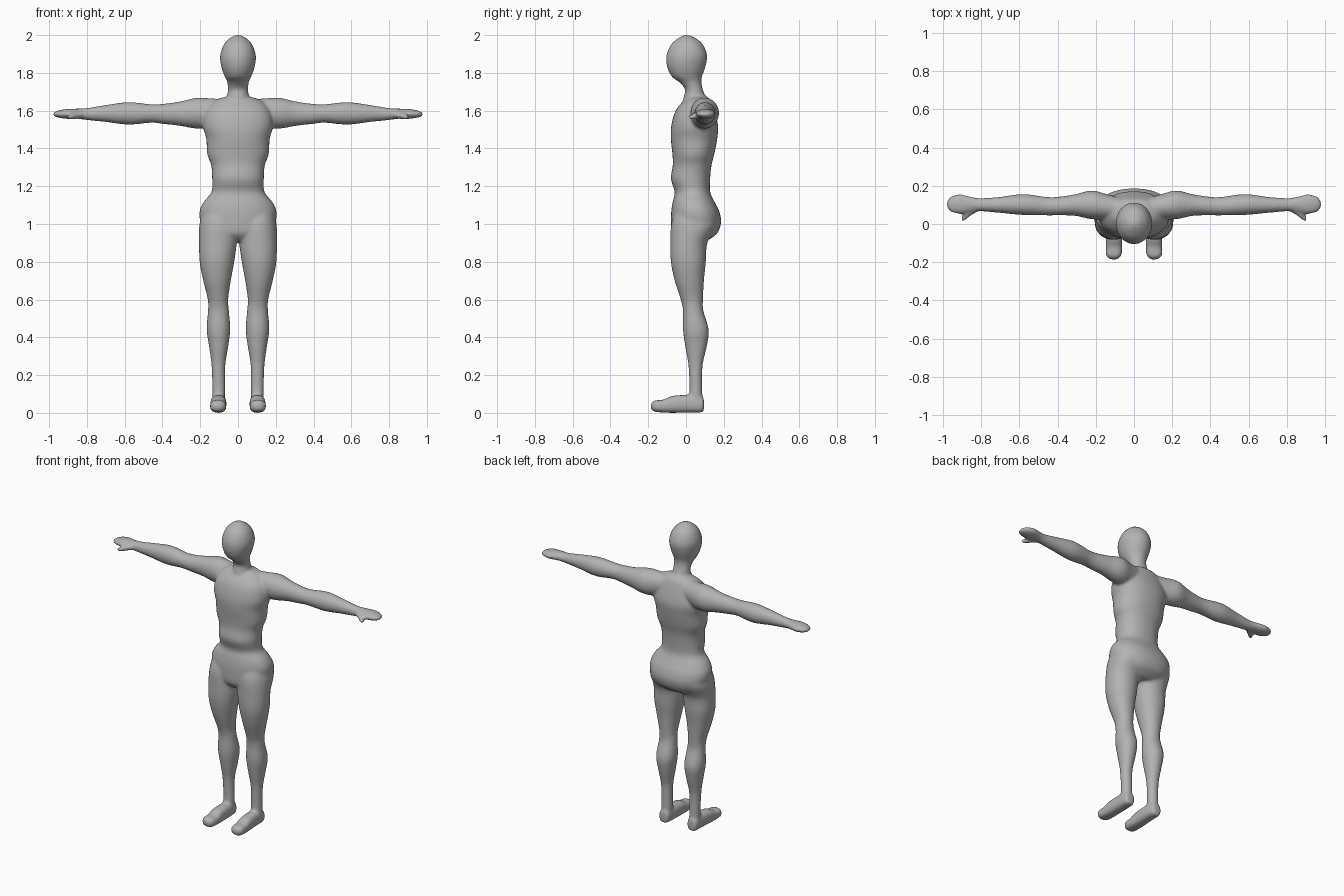
import bpy, bmesh, math
from mathutils import Vector

if "Cube" in bpy.data.objects:
    bpy.data.objects.remove(bpy.data.objects["Cube"], do_unlink=True)

SIDES = 36
STEPS = 6


def spline(rows):
    """Smoothly interpolate the rows of a section list."""
    pts = [rows[0]] + list(rows) + [rows[-1]]
    out = []
    for a, b, c, d in zip(pts, pts[1:], pts[2:], pts[3:]):
        for step in range(STEPS):
            t = step / STEPS
            out.append([q + 0.5 * t * (r - p + t * (2 * p - 5 * q + 4 * r - s
                        + t * (3 * (q - r) + s - p)))
                        for p, q, r, s in zip(a, b, c, d)])
    out.append(list(rows[-1]))
    return out


def soft_power(value, power):
    return math.copysign(abs(value) ** power, value)


def loft(bm, axis, rows, side=1, power=1.0):
    """Skin oval rings: position along axis, then low/high of the other two axes."""
    others = [i for i in range(3) if i != axis]
    rings = []
    for pos, a_low, a_high, b_low, b_high in spline(rows):
        ring = []
        for k in range(SIDES):
            angle = math.tau * k / SIDES
            co = Vector()
            co[axis] = pos
            co[others[0]] = ((a_low + a_high) + (a_high - a_low)
                             * soft_power(math.cos(angle), power)) / 2
            co[others[1]] = ((b_low + b_high) + (b_high - b_low)
                             * soft_power(math.sin(angle), power)) / 2
            co.x *= side
            ring.append(bm.verts.new(co))
        rings.append(ring)
    for low, high in zip(rings, rings[1:]):
        for k in range(SIDES):
            n = (k + 1) % SIDES
            bm.faces.new((low[k], low[n], high[n], high[k]))
    bm.faces.new(rings[0])
    bm.faces.new(rings[-1])


# Head and neck: height, half width, front, back
head = [(2.0, .012, -.01, .015), (1.985, .042, -.04, .05), (1.95, .075, -.08, .09),
        (1.89, .095, -.104, .112), (1.83, .088, -.1, .102), (1.78, .07, -.075, .085),
        (1.75, .057, -.035, .082), (1.71, .054, -.005, .09), (1.66, .06, -.015, .11),
        (1.6, .08, -.01, .12)]

# Chest, waist and hips: height, half width, front, back
torso = [(1.675, .06, .02, .11), (1.655, .12, -.01, .13), (1.6, .17, -.055, .15),
         (1.52, .185, -.078, .17), (1.45, .168, -.08, .165), (1.37, .163, -.072, .15),
         (1.31, .142, -.07, .135), (1.24, .137, -.08, .128), (1.17, .14, -.06, .128),
         (1.12, .18, -.07, .15), (1.07, .203, -.078, .175), (1.01, .2, -.08, .186),
         (.95, .175, -.075, .165), (.91, .11, -.04, .11)]

# Leg: height, inner, outer, front, back
leg = [(1.08, .02, .18, -.05, .12), (1.0, .0, .204, -.078, .16),
       (.9, .006, .206, -.082, .113), (.8, .02, .203, -.08, .105),
       (.7, .038, .184, -.06, .095), (.6, .052, .16, -.028, .09),
       (.54, .048, .159, -.016, .092), (.44, .041, .166, -.016, .12),
       (.35, .052, .153, -.004, .11), (.25, .067, .14, .013, .088),
       (.12, .068, .136, .018, .086), (.05, .068, .138, .01, .09)]

# Foot: depth, inner, outer, bottom, top
foot = [(.095, .09, .12, .02, .07), (.085, .07, .137, .003, .085),
        (.02, .062, .142, .002, .095), (-.07, .062, .146, .0, .09),
        (-.12, .062, .147, .002, .07), (-.165, .066, .146, .006, .066),
        (-.186, .09, .12, .02, .05)]

# Arm and hand: reach, front, back, bottom, top
arm = [(.04, .03, .13, 1.54, 1.66), (.14, .025, .155, 1.51, 1.665),
       (.22, .025, .175, 1.505, 1.668), (.31, .043, .155, 1.52, 1.648),
       (.4, .045, .142, 1.53, 1.636), (.46, .045, .142, 1.536, 1.634),
       (.58, .047, .156, 1.526, 1.645), (.7, .058, .142, 1.54, 1.63),
       (.8, .066, .135, 1.55, 1.614), (.85, .062, .142, 1.557, 1.611),
       (.91, .052, .155, 1.557, 1.609), (.96, .065, .142, 1.565, 1.598),
       (.98, .09, .115, 1.574, 1.586)]
thumb = [(.8, .075, .12, 1.565, 1.6), (.85, .045, .095, 1.557, 1.594),
         (.885, .018, .062, 1.552, 1.584), (.904, .015, .035, 1.558, 1.574)]

# Gather all the parts, each limb on both sides
bm = bmesh.new()
for rows, power in ((head, 1.0), (torso, .9)):
    loft(bm, 2, [(z, -w, w, front, back) for z, w, front, back in rows], power=power)
for side in (1, -1):
    loft(bm, 2, leg, side, .95)
    loft(bm, 1, foot, side, .75)
    loft(bm, 0, arm, side)
    loft(bm, 0, thumb, side)
bmesh.ops.recalc_face_normals(bm, faces=bm.faces[:])
mesh = bpy.data.meshes.new("body")
bm.to_mesh(mesh)
bm.free()

body = bpy.data.objects.new("body", mesh)
bpy.context.collection.objects.link(body)

# Plain grey clay
clay = bpy.data.materials.new("grey_clay")
clay.use_nodes = True
color = (.45, .45, .45, 1)
clay.diffuse_color = color
clay.node_tree.nodes["Principled BSDF"].inputs["Base Color"].default_value = color
mesh.materials.append(clay)

# Fuse the parts into one skin and soften the joins
fuse = body.modifiers.new("fuse", "REMESH")
fuse.mode = "VOXEL"
fuse.voxel_size = .009
fuse.use_smooth_shade = True
soften = body.modifiers.new("soften", "SMOOTH")
soften.factor = .5
soften.iterations = 5

bpy.ops.object.select_all(action="DESELECT")
body.select_set(True)
bpy.context.view_layer.objects.active = body
bpy.ops.object.convert(target="MESH")
bpy.ops.object.shade_smooth()
